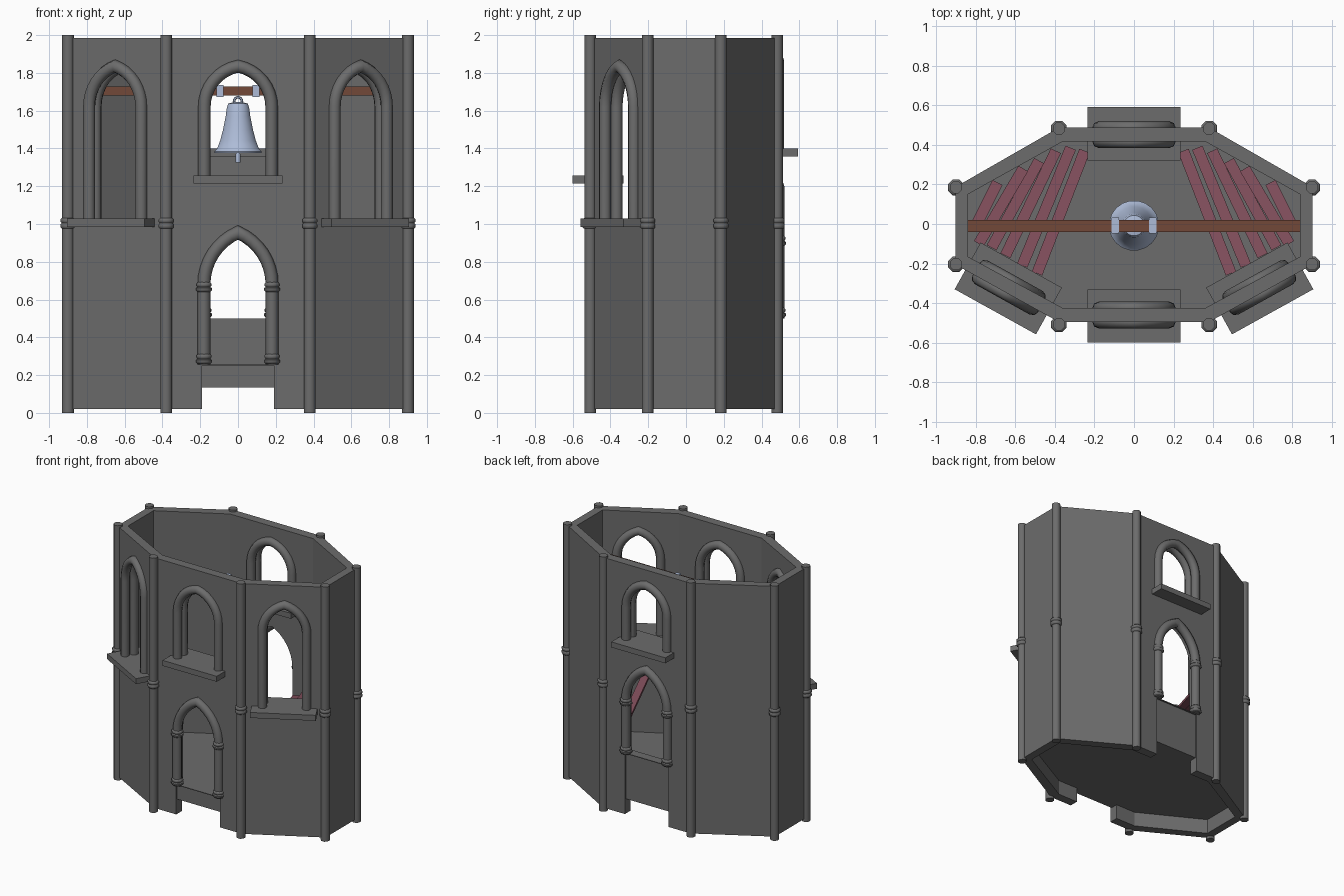
import bpy, bmesh
from math import radians, sin, cos, acos, atan2, pi
from mathutils import Matrix, Vector

if "Cube" in bpy.data.objects:
    bpy.data.objects.remove(bpy.data.objects["Cube"])


def material(name, rgb):
    m = bpy.data.materials.new(name)
    m.diffuse_color = (*rgb, 1)
    m.use_nodes = True
    m.node_tree.nodes["Principled BSDF"].inputs["Base Color"].default_value = m.diffuse_color
    return m


STONE = material("stone", (0.15, 0.15, 0.15))
WOOD = material("beam_wood", (0.17, 0.065, 0.04))
RED = material("red_wood", (0.23, 0.08, 0.11))
METAL = material("bell_metal", (0.42, 0.50, 0.68))


def finish(name, bm, mat, matrix=None, smooth=False):
    bmesh.ops.recalc_face_normals(bm, faces=bm.faces)
    me = bpy.data.meshes.new(name)
    bm.to_mesh(me)
    bm.free()
    ob = bpy.data.objects.new(name, me)
    bpy.context.collection.objects.link(ob)
    if matrix:
        ob.matrix_world = matrix
    me.materials.append(mat)
    if smooth:
        bpy.ops.object.select_all(action='DESELECT')
        ob.select_set(True)
        bpy.context.view_layer.objects.active = ob
        bpy.ops.object.shade_smooth_by_angle(angle=radians(50))
    return ob


def prism(name, pts, vec, mat, matrix=None):
    bm = bmesh.new()
    f = bm.faces.new([bm.verts.new(p) for p in pts])
    r = bmesh.ops.extrude_face_region(bm, geom=[f])
    bmesh.ops.translate(bm, vec=vec, verts=[v for v in r['geom'] if isinstance(v, bmesh.types.BMVert)])
    return finish(name, bm, mat, matrix)


def box(name, x, y, z, mat, matrix=None):
    return prism(name, [(x[0], y[0], z[0]), (x[1], y[0], z[0]), (x[1], y[1], z[0]), (x[0], y[1], z[0])],
                 (0, 0, z[1] - z[0]), mat, matrix)


def lathe(name, prof, mat, matrix=None, sides=8, smooth=True):
    bm = bmesh.new()
    rings = [[bm.verts.new((r * cos(2 * pi * (i + .5) / sides), r * sin(2 * pi * (i + .5) / sides), z))
              for i in range(sides)] for r, z in prof]
    for a, b in zip(rings, rings[1:]):
        for i in range(sides):
            j = (i + 1) % sides
            bm.faces.new((a[i], a[j], b[j], b[i]))
    bm.faces.new(rings[0])
    bm.faces.new(rings[-1])
    return finish(name, bm, mat, matrix, smooth)


def arch(w, zb, zs, za, n=8):
    """Pointed arch outline: up the left leg, over the tip, down the right leg."""
    h = za - zs
    R = (w * w + h * h) / (2 * w)
    end = acos((R - w) / R)
    right = [(w - R + R * cos(end * i / n), zs + R * sin(end * i / n)) for i in range(n + 1)]
    left = [(-x, z) for x, z in right]
    return [(-w, zb)] + left[:-1] + right[::-1] + [(w, zb)]


def tube(name, path, y, r, matrix):
    """Sweep an 8-sided section along an arch in the local xz plane."""
    bm = bmesh.new()
    P = [Vector((x, 0, z)) for x, z in path]
    rings = []
    for i, p in enumerate(P):
        d1 = (p - P[i - 1]).normalized() if i else (P[1] - p).normalized()
        d2 = (P[i + 1] - p).normalized() if i < len(P) - 1 else d1
        t = (d1 + d2).normalized()
        side = Vector((t.z, 0, -t.x)) / max(t.dot(d1), .5)
        rings.append([bm.verts.new(p + side * r * cos(a) + Vector((0, y + r * sin(a), 0)))
                      for a in [pi / 4 * k for k in range(8)]])
    for a, b in zip(rings, rings[1:]):
        for k in range(8):
            bm.faces.new((a[k], a[(k + 1) % 8], b[(k + 1) % 8], b[k]))
    bm.faces.new(rings[0])
    bm.faces.new(rings[-1])
    finish(name, bm, STONE, matrix, True)


def octagon(x1, x2, yf, yb, sf, sb):
    half = [(x1, yf), (x2, sf), (x2, sb), (x1, yb)]
    return half + [(-x, y) for x, y in half[::-1]]


# Hollow eight-sided tower wall
outer = octagon(.38, .903, -.495, .487, -.205, .187)
inner = octagon(.36, .84, -.425, .417, -.165, .15)
bm = bmesh.new()
loops = [[bm.verts.new((x, y, z)) for x, y in ring] for ring, z in
         ((outer, .02), (outer, 1.985), (inner, 1.985), (inner, .02))]
for a, b in zip(loops, loops[1:] + loops[:1]):
    for i in range(8):
        bm.faces.new((a[i], a[(i + 1) % 8], b[(i + 1) % 8], b[i]))
wall = finish("tower_wall", bm, STONE)


def cut(pts, matrix):
    c = prism("cutter", [(x, -.1, z) for x, z in pts], (0, .3, 0), STONE, matrix)
    c.hide_render = True
    m = wall.modifiers.new("opening", 'BOOLEAN')
    m.operation, m.solver, m.object = 'DIFFERENCE', 'EXACT', c
    bpy.context.view_layer.objects.active = wall
    bpy.ops.object.modifier_apply(modifier=m.name)
    bpy.data.objects.remove(c)


def frame(x, y, ang):
    return Matrix.Translation((x, y, 0)) @ Matrix.Rotation(ang, 4, 'Z')


slant = atan2(.29, .523)
front, back = frame(0, -.495, 0), frame(0, .487, pi)

# Windows: opening, inner and outer round trim, sill
windows = [("front", front, .178, 1.25, 1.62, 1.835, 1.215),
           ("right", frame(.65, -.352, slant), .158, 1.01, 1.62, 1.835, .985),
           ("left", frame(-.65, -.352, -slant), .158, 1.01, 1.62, 1.835, .985),
           ("back", back, .178, 1.39, 1.66, 1.865, 1.357)]
for name, M, w, zb, zs, za, sill in windows:
    path = arch(w, zb, zs, za)
    cut(path, M)
    for part, y in (("outer", 0), ("inner", .07)):
        tube(f"{name}_window_{part}_trim", path, y, .033, M)
    box(f"{name}_window_sill", (-.235, .235), (-.105, .165), (sill, sill + .043), STONE, M)

# Doorways: opening to the ground, threshold block, trim with bases and capitals
for name, M, zb in (("front", front, .255), ("back", back, .5)):
    path = arch(.18, zb, zb + .425, zb + .7)
    cut(path, M)
    cut([(-.19, -.05), (-.19, zb - .005), (.19, zb - .005), (.19, -.05)], M)
    box(f"{name}_threshold", (-.19, .19), (.012, .07), (.135, zb), STONE, M)
    tube(f"{name}_door_trim", path, 0, .034, M)
    for s in (-1, 1):
        for ring, z in (("base", zb + .005), ("capital", zb + .385)):
            lathe(f"{name}_door_{ring}", [(.036, z), (.046, z + .008), (.046, z + .02), (.037, z + .026),
                  (.043, z + .034), (.043, z + .044), (.034, z + .052)], STONE,
                  M @ Matrix.Translation((s * .18, 0, 0)))

# Floor slab inside the wall
prism("floor", [(x, y, .135) for x, y in octagon(.365, .86, -.44, .43, -.17, .16)], (0, 0, .12), STONE)

# Corner columns with a moulded ring at mid height
for x, y in octagon(.38, .9, -.507, .482, -.203, .185):
    T = Matrix.Translation((x, y, 0))
    lathe("corner_column", [(.033, 0), (.033, 2)], STONE, T)
    lathe("column_ring", [(.036, .975), (.043, .982), (.043, .998), (.037, 1.005), (.043, 1.012),
                          (.043, 1.024), (.035, 1.032)], STONE, T)

# Side platforms of loose planks, rising towards the outside
planks = [(.25, .37, .49, -.25), (.32, .385, .565, -.21), (.395, .37, .65, -.16),
          (.48, .32, .72, -.12), (.56, .28, .785, -.10), (.69, .21, .80, -.01)]
for s in (-1, 1):
    for i, (x1, y1, x2, y2) in enumerate(planks):
        a, b = Vector((x1, y1)), Vector((x2, y2))
        d = (b - a).normalized()
        n = Vector((-d.y, d.x)) * .028
        zs = (.72 + .04 * i, .80 + .03 * i)
        pts = [(*(a - n), zs[0]), (*(b - n), zs[1]), (*(b + n), zs[1]), (*(a + n), zs[0])]
        prism("platform_plank", [(s * x, y, z) for x, y, z in pts], (0, 0, .022), RED)

# Bell beam and its metal straps
box("bell_beam", (-.85, .85), (-.04, .02), (1.68, 1.728), WOOD)
for s in (-.095, .095):
    box("beam_strap", (s - .018, s + .018), (-.048, .032), (1.673, 1.735), METAL)

# Bell: hollow lathe shell, hanging loop and clapper
B = Matrix.Translation((0, -.008, 0))
bell = lathe("bell", [(.02, 1.645), (.052, 1.638), (.06, 1.615), (.066, 1.57), (.08, 1.5), (.096, 1.44),
                      (.112, 1.4), (.127, 1.385), (.125, 1.375), (.112, 1.378), (.085, 1.43), (.057, 1.56),
                      (.045, 1.615)], METAL, B, 20)
bpy.ops.mesh.primitive_torus_add(location=(0, -.008, 1.65), rotation=(pi / 2, 0, 0), major_radius=.021,
                                 minor_radius=.007, major_segments=14, minor_segments=6)
loop = bpy.context.object
loop.name = "bell_loop"
loop.data.materials.append(METAL)
lathe("bell_clapper", [(.007, 1.62), (.007, 1.4), (.013, 1.37), (.013, 1.325)], METAL, B)
